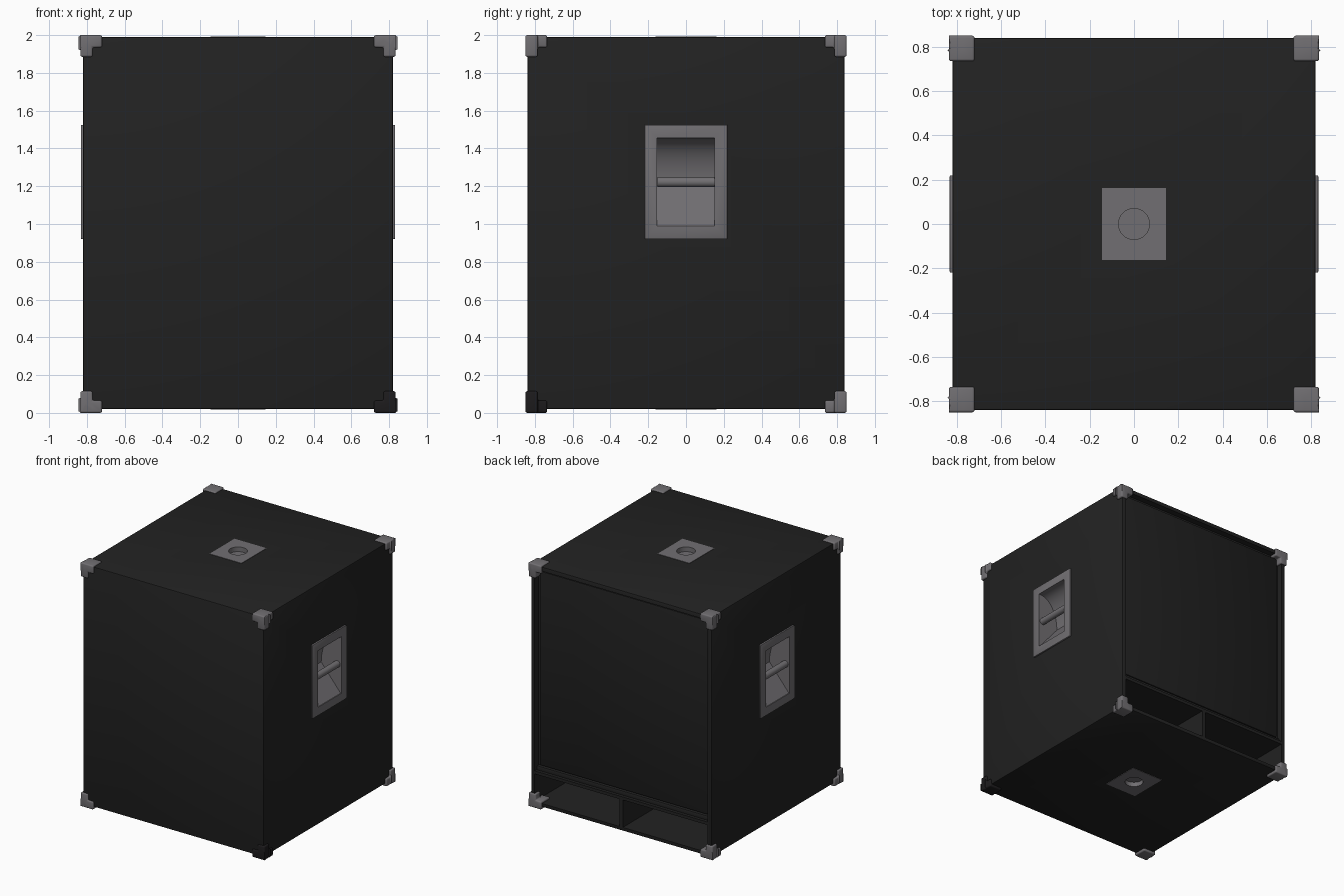
import bpy, bmesh, math
from mathutils import Matrix, Vector

if "Cube" in bpy.data.objects:
    bpy.data.objects.remove(bpy.data.objects["Cube"])


def material(name, col):
    m = bpy.data.materials.new(name)
    m.diffuse_color = (*col, 1)
    m.use_nodes = True
    m.node_tree.nodes["Principled BSDF"].inputs["Base Color"].default_value = m.diffuse_color
    return m


BLACK = material("cabinet black", (0.016, 0.016, 0.016))
GRILLE = material("grille black", (0.014, 0.014, 0.014))
GREY = material("hardware grey", (0.165, 0.158, 0.168))
DARK = material("dark corner", (0.012, 0.011, 0.012))


def finish(name, bm, mat, smooth=False):
    me = bpy.data.meshes.new(name)
    bmesh.ops.recalc_face_normals(bm, faces=bm.faces)
    bm.to_mesh(me)
    bm.free()
    ob = bpy.data.objects.new(name, me)
    bpy.context.collection.objects.link(ob)
    if mat:
        me.materials.append(mat)
    bpy.ops.object.select_all(action='DESELECT')
    ob.select_set(True)
    bpy.context.view_layer.objects.active = ob
    if smooth:
        bpy.ops.object.shade_smooth_by_angle(angle=math.radians(35))
    return ob


def add_box(bm, lo, hi):
    lo, hi = Vector(lo), Vector(hi)
    s = hi - lo
    mat = Matrix.Translation((lo + hi) / 2) @ Matrix.Diagonal((abs(s.x), abs(s.y), abs(s.z), 1))
    return bmesh.ops.create_cube(bm, size=1, matrix=mat)


def box(name, lo, hi, mat, bevel=0.0):
    bm = bmesh.new()
    add_box(bm, lo, hi)
    if bevel:
        bmesh.ops.bevel(bm, geom=bm.edges[:], offset=bevel, segments=2, affect='EDGES', profile=0.5)
    return finish(name, bm, mat, bevel > 0)


def cylinder(name, r, depth, matrix, mat):
    bm = bmesh.new()
    bmesh.ops.create_cone(bm, cap_ends=True, segments=32, radius1=r, radius2=r, depth=depth, matrix=matrix)
    return finish(name, bm, mat, True)


def boolean(ob, other, op='DIFFERENCE'):
    mod = ob.modifiers.new("cut", 'BOOLEAN')
    mod.object, mod.operation, mod.solver = other, op, 'EXACT'
    bpy.context.view_layer.objects.active = ob
    bpy.ops.object.modifier_apply(modifier=mod.name)
    bpy.data.objects.remove(other)


# cabinet with grille recess, two ports, handle pockets and pole sockets cut in
cab = box("cabinet", (-.82, -.84, .02), (.82, .84, 1.99), BLACK, .01)
boolean(cab, box("c", (-.785, .79, .30), (.785, .9, 1.955), BLACK))
for s in (-1, 1):
    boolean(cab, box("c", (s * .015, .05, .05), (s * .785, .9, .275), BLACK))
    boolean(cab, box("c", (s * .60, -.18, .96), (s * .9, .18, 1.49), BLACK))
    z = 1.99 if s > 0 else .02
    boolean(cab, box("c", (-.12, -.12, z - .06), (.12, .12, z + .06), BLACK))

# recessed grille with folded rim, and the rail below it
box("grille", (-.765, .77, .34), (.765, .81, 1.935), GRILLE, .012)
box("grille_rail", (-.785, .78, .29), (.785, .815, .335), BLACK, .008)


# recessed side handles: frame plate, scooped bowl and grip bar
Y0, Y1, Z0, Z1 = -.153, .15, .99, 1.455
for s, side in ((1, "right"), (-1, "left")):
    plate = box(side + "_handle_plate", (s * .80, -.22, .92), (s * .832, .22, 1.525), GREY, .006)
    boolean(plate, box("c", (s * .7, Y0, Z0), (s * .9, Y1, Z1), GREY))
    prof = [(.826, Z0), (.65, 1.20)]
    for i in range(1, 9):
        a = math.pi / 2 * i / 8
        prof.append((.81 - .16 * math.cos(a), 1.20 + (Z1 - 1.20) * math.sin(a)))
    prof.append((.826, Z1))
    bm = bmesh.new()
    rows = [[bm.verts.new((s * x, y, z)) for x, z in prof] for y in (Y0, Y1)]
    for i in range(len(prof) - 1):
        bm.faces.new((rows[0][i], rows[0][i + 1], rows[1][i + 1], rows[1][i]))
    for r in rows:
        bm.faces.new(r)
    bowl = finish(side + "_handle_bowl", bm, GREY, True)
    # the bowl is an open shell, so its normals must face the opening
    me = bowl.data
    if me.polygons[0].normal.x * s < 0:
        me.flip_normals()
    cylinder(side + "_handle_bar", .027, Y1 - Y0,
             Matrix.Translation((s * .795, 0, 1.222)) @ Matrix.Rotation(math.pi / 2, 4, 'X'), GREY)

# pole socket plates on top and bottom, each with a shallow round hole
for s, side, z in ((1, "top", 1.99), (-1, "bottom", .02)):
    p = box(side + "_socket_plate", (-.145, -.162, z - s * .045), (.145, .162, z + s * .003), GREY)
    boolean(p, cylinder("c", .07, .07, Matrix.Translation((0, 0, z)), GREY))

# corner protectors: square cap plus a narrow post, rounded
L, T = .115, .065
for sx in (-1, 1):
    for sy in (-1, 1):
        for sz in (-1, 1):
            o = Vector((sx * .835, sy * .85, 1 + sz))
            inward = lambda a, b, c: o - Vector((sx * a, sy * b, sz * c))
            mat = DARK if (sx, sy, sz) == (1, -1, -1) else GREY
            name = "corner_%s_%s_%s" % ("right" if sx > 0 else "left", "back" if sy > 0 else "front",
                                        "top" if sz > 0 else "bottom")
            c = box(name, o, inward(L, L, T), mat)
            boolean(c, box("c", o, inward(T, T, L), mat), 'UNION')
            bev = c.modifiers.new("round", 'BEVEL')
            bev.width, bev.segments, bev.limit_method = .01, 3, 'ANGLE'
            bpy.ops.object.select_all(action='DESELECT')
            c.select_set(True)
            bpy.context.view_layer.objects.active = c
            bpy.ops.object.modifier_apply(modifier=bev.name)
            bpy.ops.object.shade_smooth_by_angle(angle=math.radians(35))
